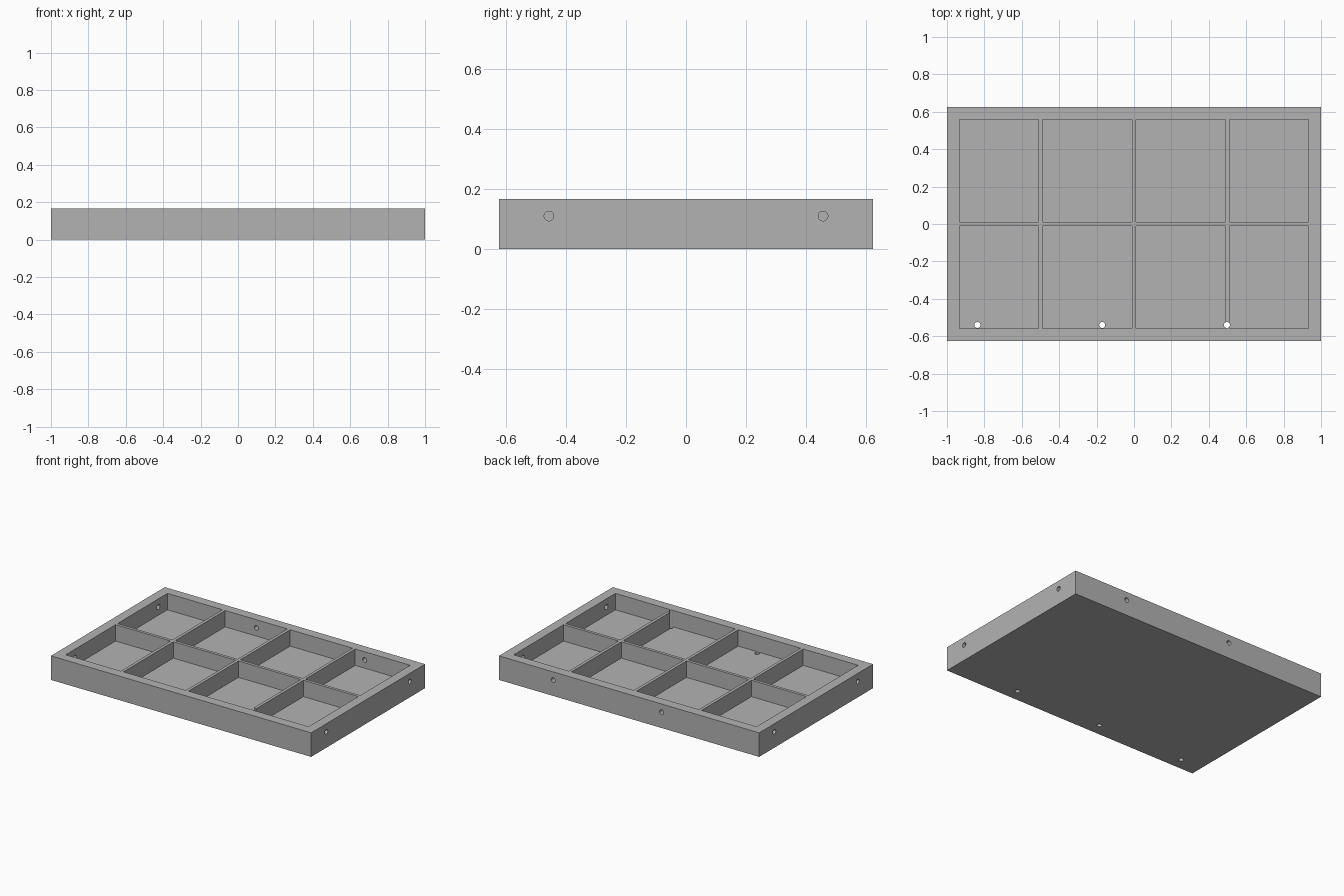
import bpy
import bmesh
from math import radians
from mathutils import Matrix, Vector

cube = bpy.data.objects.get("Cube")
if cube:
    bpy.data.objects.remove(cube, do_unlink=True)

LENGTH, WIDTH, HEIGHT = 2.0, 1.25, 0.167
WALL, FLOOR, HALF_RIB = 0.067, 0.053, 0.0105
HOLE_RADIUS, HOLE_Z = 0.016, 0.11

grey = bpy.data.materials.new("plain grey")
grey.use_nodes = True
grey.diffuse_color = (0.45, 0.45, 0.45, 1)
grey.node_tree.nodes["Principled BSDF"].inputs["Base Color"].default_value = grey.diffuse_color


def add_box(bm, low, high):
    low, high = Vector(low), Vector(high)
    size = Matrix.Diagonal((high - low).to_4d())
    size[3][3] = 1
    bmesh.ops.create_cube(bm, size=1, matrix=Matrix.Translation((low + high) / 2) @ size)


def add_hole(bm, centre, depth, turn=Matrix.Identity(4)):
    bmesh.ops.create_cone(bm, cap_ends=True, segments=32, radius1=HOLE_RADIUS,
                          radius2=HOLE_RADIUS, depth=depth,
                          matrix=Matrix.Translation(centre) @ turn)


def make_object(name, bm):
    mesh = bpy.data.meshes.new(name)
    bm.to_mesh(mesh)
    bm.free()
    mesh.materials.append(grey)
    obj = bpy.data.objects.new(name, mesh)
    bpy.context.collection.objects.link(obj)
    return obj


def cut(target, cutter):
    mod = target.modifiers.new("cut", 'BOOLEAN')
    mod.operation, mod.solver, mod.object = 'DIFFERENCE', 'EXACT', cutter
    bpy.context.view_layer.objects.active = target
    bpy.ops.object.modifier_apply(modifier=mod.name)
    bpy.data.objects.remove(cutter, do_unlink=True)


# Solid tray block
bm = bmesh.new()
add_box(bm, (-LENGTH / 2, -WIDTH / 2, 0), (LENGTH / 2, WIDTH / 2, HEIGHT))
tray = make_object("compartment_tray", bm)

# Two rows of four pockets, leaving thin ribs between them
inner_x, inner_y = LENGTH / 2 - WALL, WIDTH / 2 - WALL
columns = [-inner_x - HALF_RIB, -0.5, 0, 0.5, inner_x + HALF_RIB]
rows = [-inner_y - HALF_RIB, 0, inner_y + HALF_RIB]
bm = bmesh.new()
for x0, x1 in zip(columns, columns[1:]):
    for y0, y1 in zip(rows, rows[1:]):
        add_box(bm, (x0 + HALF_RIB, y0 + HALF_RIB, FLOOR),
                (x1 - HALF_RIB, y1 - HALF_RIB, HEIGHT + 0.1))
cut(tray, make_object("pocket_cutter", bm))

# Round holes through the end walls, back wall and floor
bm = bmesh.new()
for side in (-1, 1):
    for y in (-0.458, 0.458):
        add_hole(bm, (side * (LENGTH - WALL) / 2, y, HOLE_Z), WALL + 0.04,
                 Matrix.Rotation(radians(90), 4, 'Y'))
for x in (-0.25, 0.583):
    add_hole(bm, (x, (WIDTH - WALL) / 2, HOLE_Z), WALL + 0.04,
             Matrix.Rotation(radians(90), 4, 'X'))
for x in (-0.837, -0.17, 0.497):
    add_hole(bm, (x, -0.54, HEIGHT / 2), HEIGHT + 0.1)
cut(tray, make_object("hole_cutter", bm))

# Smooth hole walls, crisp edges elsewhere
tray.select_set(True)
bpy.context.view_layer.objects.active = tray
bpy.ops.object.shade_smooth_by_angle(angle=radians(30))
